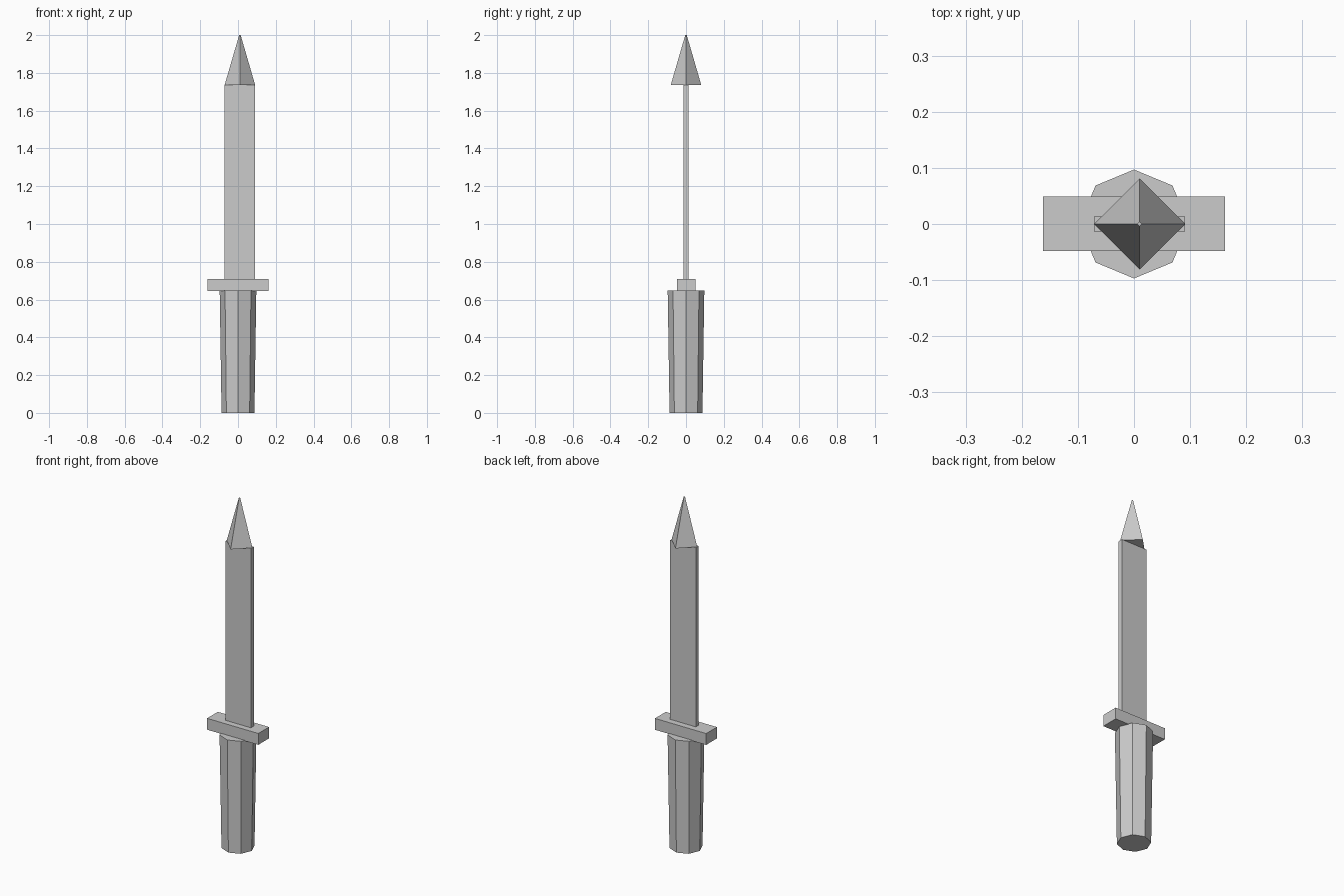
import bpy
import math

cube = bpy.data.objects.get("Cube")
if cube:
    bpy.data.objects.remove(cube, do_unlink=True)

# One plain grey for every part
grey = bpy.data.materials.new("plain grey")
grey.use_nodes = True
colour = (0.6, 0.6, 0.6, 1)
grey.diffuse_color = colour
grey.node_tree.nodes["Principled BSDF"].inputs["Base Color"].default_value = colour


def finish(name):
    obj = bpy.context.object
    obj.name = obj.data.name = name
    obj.data.materials.clear()
    obj.data.materials.append(grey)
    return obj


def block(name, x, y, z):
    """Box spanning the given (low, high) pairs."""
    spans = (x, y, z)
    bpy.ops.mesh.primitive_cube_add(size=1, location=[(a + b) / 2 for a, b in spans])
    obj = finish(name)
    obj.scale = [b - a for a, b in spans]
    bpy.ops.object.transform_apply(location=False, rotation=False, scale=True)


def taper(name, sides, x, z, low_radius, high_radius):
    """Upright tapered prism with a corner on each axis."""
    bpy.ops.mesh.primitive_cone_add(
        vertices=sides, radius1=low_radius, radius2=high_radius,
        depth=z[1] - z[0], location=(x, 0, sum(z) / 2))
    finish(name)


# Eight-sided grip, widening towards the guard
taper("handle", 8, 0, (0, 0.648), 0.087, 0.097)

# Cross guard and flat blade
block("guard", (-0.162, 0.162), (-0.048, 0.049), (0.645, 0.71))
block("blade", (-0.071, 0.091), (-0.013, 0.013), (0.71, 1.735))

# Four-sided point with a tiny blunt end
taper("blade_tip", 4, 0.01, (1.735, 2), 0.081, 0.004)
